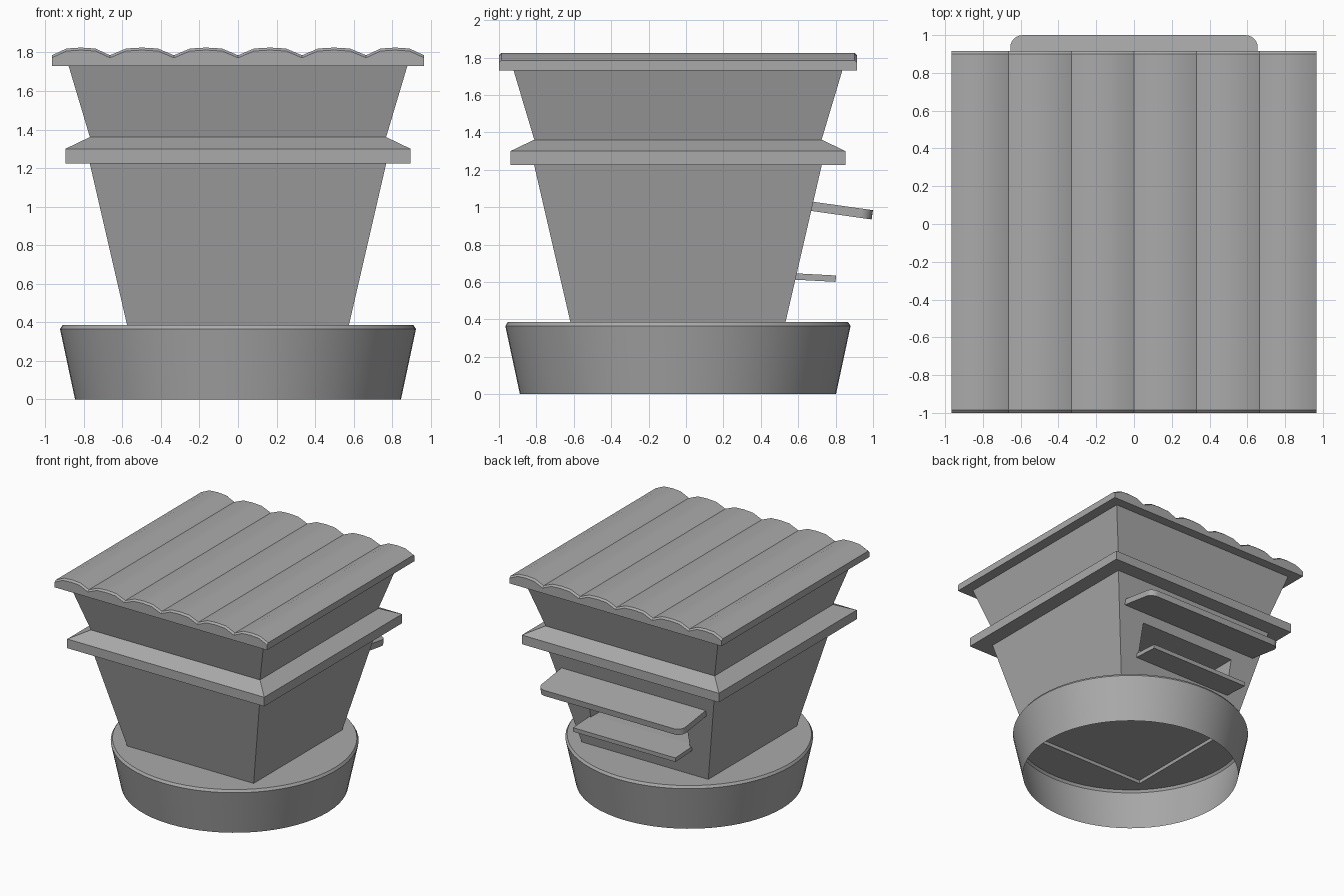
import bpy, bmesh, math
from mathutils import Matrix, Vector

CY = -0.043  # shared centre of the main body along y

if "Cube" in bpy.data.objects:
    bpy.data.objects.remove(bpy.data.objects["Cube"])

grey = bpy.data.materials.new("plain grey")
grey.use_nodes = True
grey.diffuse_color = (0.4, 0.4, 0.4, 1)
grey.node_tree.nodes["Principled BSDF"].inputs["Base Color"].default_value = grey.diffuse_color


def finish(name, bm, smooth=False):
    bmesh.ops.recalc_face_normals(bm, faces=bm.faces)
    mesh = bpy.data.meshes.new(name)
    bm.to_mesh(mesh)
    bm.free()
    mesh.materials.append(grey)
    ob = bpy.data.objects.new(name, mesh)
    bpy.context.collection.objects.link(ob)
    bpy.ops.object.select_all(action="DESELECT")
    ob.select_set(True)
    bpy.context.view_layer.objects.active = ob
    if smooth:
        bpy.ops.object.shade_smooth_by_angle(angle=math.radians(30))
    return ob


def loft(bm, loops, caps=True):
    """Skin closed loops of points, optionally capping both ends."""
    rings = [[bm.verts.new(p) for p in loop] for loop in loops]
    for a, b in zip(rings, rings[1:]):
        n = len(a)
        for i in range(n):
            j = (i + 1) % n
            bm.faces.new((a[i], a[j], b[j], b[i]))
    if caps:
        bm.faces.new(rings[0])
        bm.faces.new(rings[-1])
    return rings


def square(half, z):
    return [(sx * half, CY + sy * half, z)
            for sx, sy in ((-1, -1), (1, -1), (1, 1), (-1, 1))]


def circle(radius, z, n=64):
    return [(radius * math.cos(math.tau * i / n), CY + radius * math.sin(math.tau * i / n), z)
            for i in range(n)]


def square_part(name, sections):
    bm = bmesh.new()
    loft(bm, [square(h, z) for h, z in sections])
    return finish(name, bm)


def box(name, lo, hi):
    bm = bmesh.new()
    lo, hi = Vector(lo), Vector(hi)
    bmesh.ops.create_cube(bm, size=1, matrix=Matrix.Translation((lo + hi) / 2)
                          @ Matrix.Diagonal((hi - lo).to_4d()))
    return finish(name, bm)


# Round hollow base, with a square hole in its lid under the body
bm = bmesh.new()
rings = loft(bm, [circle(0.845, 0), circle(0.923, 0.365), circle(0.91, 0.385)], caps=False)
hole = [bm.verts.new(p) for p in square(0.575, 0.385)]
edges = [bm.edges.new((hole[i - 1], hole[i])) for i in range(4)]
edges += [bm.edges.get((rings[-1][i - 1], rings[-1][i])) for i in range(len(rings[-1]))]
bmesh.ops.triangle_fill(bm, edges=edges, use_beauty=True, normal=(0, 0, 1))
finish("round_base", bm, smooth=True)

# Tapered lower body with a slightly recessed floor
body = square_part("lower_body", [(0.57, 0.41), (0.575, 0.385), (0.77, 1.23)])

# Entrance slot cut in the back
cutter = box("slot_cutter", (-0.45, 0.3, 0.645), (0.45, 1, 0.9))
cutter.hide_render = True
bpy.context.view_layer.objects.active = body
cut = body.modifiers.new("slot", "BOOLEAN")
cut.operation = "DIFFERENCE"
cut.solver = "EXACT"
cut.object = cutter
bpy.ops.object.modifier_apply(modifier=cut.name)
bpy.data.objects.remove(cutter)

# Collar and upper body
square_part("collar", [(0.895, 1.225), (0.895, 1.3), (0.77, 1.36)])
square_part("upper_body", [(0.765, 1.35), (0.88, 1.735)])

# Corrugated roof: six ridges with a small chamfer at both ends
valleys = [-0.965, -0.664, -0.332, 0, 0.332, 0.664, 0.965]
ridge = []
for a, b in zip(valleys, valleys[1:]):
    ridge += [(a + (b - a) * t, h) for t, h in ((0, 1.785), (0.25, 1.82), (0.5, 1.825), (0.75, 1.82))]
ridge.append((valleys[-1], 1.785))


def roof_loop(y, drop):
    return ([(x, y, z - drop) for x, z in ridge]
            + [(0.965, y, 1.73), (-0.965, y, 1.73)])


bm = bmesh.new()
loft(bm, [roof_loop(CY + y, d) for y, d in
          ((-0.958, 0.013), (-0.943, 0), (0.943, 0), (0.958, 0.013))])
finish("corrugated_roof", bm, smooth=True)

# Tilted awning with rounded outer corners
half, radius, length = 0.655, 0.065, 0.36
outline = [(half, 0), ]
for side, start in ((1, 0), (-1, 90)):
    for i in range(7):
        a = math.radians(start + 15 * i)
        outline.append((side * (half - radius) + radius * math.cos(a),
                        length - radius + radius * math.sin(a)))
outline.append((-half, 0))
bm = bmesh.new()
loft(bm, [[(x, y, z) for x, y in outline] for z in (-0.05, 0)])
bm.transform(Matrix.Translation((0, 0.643, 1.034)) @ Matrix.Rotation(math.radians(-8), 4, "X"))
finish("awning", bm, smooth=True)

# Landing board below the slot
board = box("landing_board", (-0.465, -0.03, -0.034), (0.465, 0.215, 0))
board.location = (0, 0.587, 0.646)
board.rotation_euler.x = math.radians(-3)
